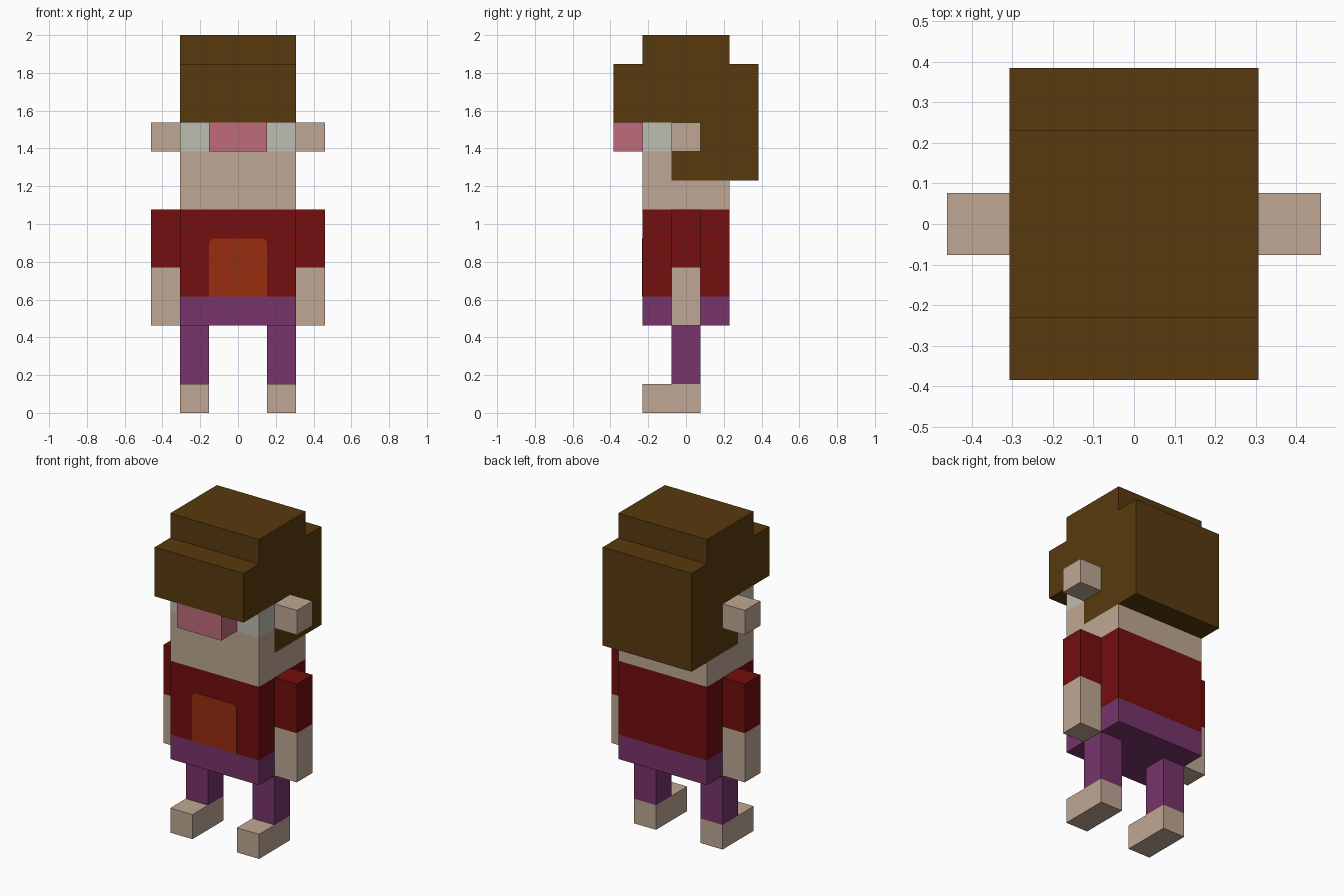
import bpy
import bmesh
from mathutils import Vector

if "Cube" in bpy.data.objects:
    bpy.data.objects.remove(bpy.data.objects["Cube"], do_unlink=True)

U = 2 / 13  # one block unit; the figure is 13 blocks tall


def linear(c):
    c /= 255
    return c / 12.92 if c <= 0.04045 else ((c + 0.055) / 1.055) ** 2.4


def material(name, rgb):
    colour = (*[linear(c) for c in rgb], 1)
    mat = bpy.data.materials.new(name)
    mat.diffuse_color = colour
    mat.use_nodes = True
    bsdf = mat.node_tree.nodes["Principled BSDF"]
    bsdf.inputs["Base Color"].default_value = colour
    bsdf.inputs["Roughness"].default_value = 0.9
    return mat


SKIN = material("skin", (191, 167, 148))
BROWN = material("hair brown", (89, 58, 14))
RED = material("shirt red", (117, 14, 14))
ORANGE = material("pocket orange", (152, 45, 15))
PURPLE = material("trouser purple", (119, 52, 107))
PINK = material("nose pink", (191, 108, 123))
GREY = material("eye grey", (188, 189, 177))


def prism(name, profile, axis, lo, hi, mats, cuts=(), rule=None):
    """Extrude a 2D profile (in block units) along x (0) or y (1), cut it, colour it."""
    bm = bmesh.new()
    place = (lambda a, b: (lo, a, b)) if axis == 0 else (lambda a, b: (a, lo, b))
    face = bm.faces.new([bm.verts.new(place(a, b)) for a, b in profile])
    ext = bmesh.ops.extrude_face_region(bm, geom=[face], use_keep_orig=True)
    move = Vector((0, 0, 0))
    move[axis] = hi - lo
    verts = [v for v in ext["geom"] if isinstance(v, bmesh.types.BMVert)]
    bmesh.ops.translate(bm, verts=verts, vec=move)
    for cut_axis, value in cuts:
        normal = Vector((0, 0, 0))
        normal[cut_axis] = 1
        bmesh.ops.bisect_plane(bm, geom=bm.verts[:] + bm.edges[:] + bm.faces[:],
                               plane_co=normal * value, plane_no=normal)
    bmesh.ops.recalc_face_normals(bm, faces=bm.faces[:])
    if rule:
        for f in bm.faces:
            f.material_index = rule(f.calc_center_median())
    bmesh.ops.scale(bm, vec=(U, U, U), verts=bm.verts[:])
    mesh = bpy.data.meshes.new(name)
    bm.to_mesh(mesh)
    bm.free()
    for m in mats:
        mesh.materials.append(m)
    obj = bpy.data.objects.new(name, mesh)
    bpy.context.collection.objects.link(obj)
    return obj


def box(name, x, y, z, mats, cuts=(), rule=None):
    profile = [(y[0], z[0]), (y[1], z[0]), (y[1], z[1]), (y[0], z[1])]
    return prism(name, profile, 0, x[0], x[1], mats, cuts, rule)


# Torso: trousers below the waist, shirt above
box("torso", (-2, 2), (-1.5, 1.5), (3, 7), [PURPLE, RED],
    [(2, 4)], lambda c: int(c.z > 4))

# Pocket plate with clipped upper corners
prism("pocket", [(-1, 4.01), (1, 4.01), (1, 5.85), (0.95, 5.95), (0.85, 6),
                 (-0.85, 6), (-0.95, 5.95), (-1, 5.85)],
      1, -1.52, -1.49, [ORANGE])

# Head, with wrap-around eyes painted on the upper front corners
prism("head", [(-1.5, 7), (1.5, 7), (1.5, 8), (-0.5, 8), (-0.5, 10), (-1.5, 10)],
      0, -2, 2, [SKIN, GREY], [(2, 9), (0, -1), (0, 1)],
      lambda c: int(9 < c.z < 10 and abs(c.x) > 1 and c.y < -0.6))

# Hair: fringe, raised crown and long back in one stepped block
prism("hair", [(-2.5, 10), (-2.5, 12), (-1.5, 12), (-1.5, 13), (1.5, 13),
               (1.5, 12), (2.5, 12), (2.5, 8), (-0.5, 8), (-0.5, 10)],
      0, -2, 2, [BROWN])

box("nose", (-1, 1), (-2.5, -1.5), (9, 10), [PINK])

# Paired parts
for side, s in (("left", 1), ("right", -1)):
    outer = sorted((2 * s, 3 * s))
    inner = sorted((1 * s, 2 * s))
    box(side + "_ear", outer, (-0.5, 0.5), (9, 10), [SKIN])
    box(side + "_arm", outer, (-0.5, 0.5), (3, 7), [SKIN, RED],
        [(2, 5)], lambda c: int(c.z > 5))
    box(side + "_leg", inner, (-0.5, 0.5), (1, 3), [PURPLE])
    box(side + "_foot", inner, (-1.5, 0.5), (0, 1), [SKIN])
